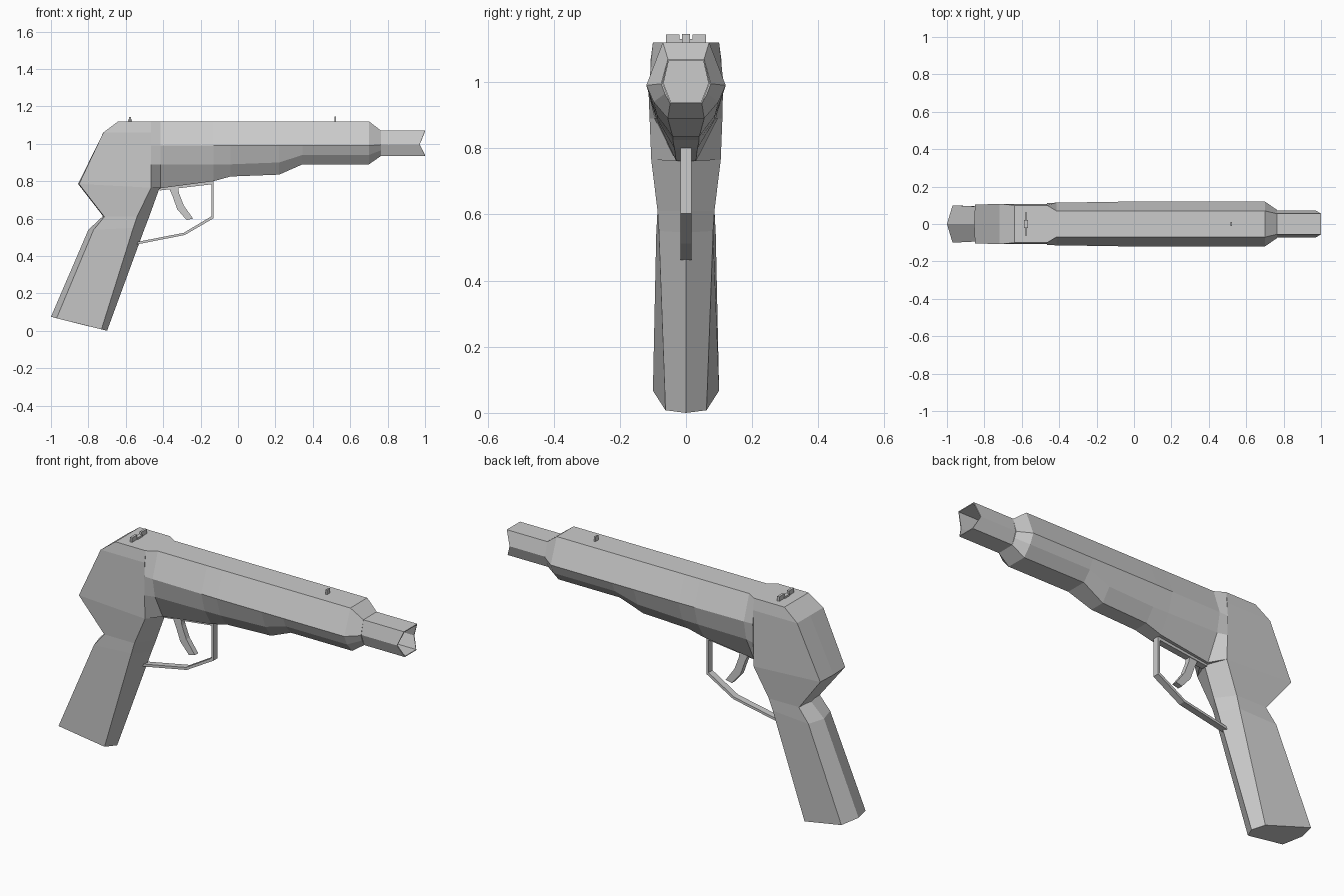
import bpy, bmesh
from mathutils import Vector


def make(name, verts, faces):
    bm = bmesh.new()
    vs = [bm.verts.new(v) for v in verts]
    for f in faces:
        bm.faces.new([vs[i] for i in f])
    bmesh.ops.recalc_face_normals(bm, faces=bm.faces)
    me = bpy.data.meshes.new(name)
    bm.to_mesh(me)
    bm.free()
    ob = bpy.data.objects.new(name, me)
    bpy.context.collection.objects.link(ob)
    return ob


def mirrored(half):
    """Close a half ring (x, y, z with y >= 0) across the y = 0 plane."""
    return half + [(x, -y, z) for x, y, z in reversed(half) if y > 1e-6]


def loft(name, halves):
    rings = [mirrored(h) for h in halves]
    n = len(rings[0])
    faces = [list(range(n)), [(len(rings) - 1) * n + i for i in range(n)]]
    for r in range(len(rings) - 1):
        for i in range(n):
            j = (i + 1) % n
            faces.append([r * n + i, r * n + j, r * n + n + j, r * n + n + i])
    return make(name, [v for r in rings for v in r], faces)


def plate(name, profile, w, y=0):
    """Extrude an x-z outline to half width w around y."""
    n = len(profile)
    verts = [(x, y + s * w, z) for s in (-1, 1) for x, z in profile]
    faces = [list(range(n)), list(range(n, 2 * n))]
    faces += [[i, (i + 1) % n, (i + 1) % n + n, i + n] for i in range(n)]
    return make(name, verts, faces)


def box(name, x, y, z, hx, hy, hz):
    return plate(name, [(x - hx, z - hz), (x + hx, z - hz), (x + hx, z + hz), (x - hx, z + hz)], hy, y)


# Slide: x station, then (y, z) at top edge, widest line, lower edge, underside
slide = [
    (-0.465, (0.100, 1.12), (0.112, 0.99), (0.110, 0.89), (0.105, 0.765)),
    (-0.415, (0.070, 1.12), (0.114, 0.99), (0.095, 0.89), (0.030, 0.762)),
    (-0.130, (0.070, 1.12), (0.118, 0.99), (0.090, 0.89), (0.035, 0.800)),
    (-0.040, (0.070, 1.12), (0.120, 0.99), (0.088, 0.89), (0.040, 0.825)),
    (0.220, (0.070, 1.12), (0.120, 0.99), (0.088, 0.90), (0.040, 0.835)),
    (0.345, (0.070, 1.12), (0.120, 0.99), (0.098, 0.94), (0.055, 0.890)),
    (0.700, (0.070, 1.12), (0.120, 0.99), (0.098, 0.94), (0.055, 0.890)),
    (0.765, (0.055, 1.07), (0.075, 0.995), (0.064, 0.965), (0.048, 0.935)),
]
loft("slide", [[(s[0], y, z) for y, z in s[1:]] for s in slide])


# Hexagonal barrel with notched, hollow muzzle
def hexagon(x, xm, k):
    return [(x, 0.055 * k, 1.002 + 0.068 * k), (xm, 0.072 * k, 0.997), (x, 0.048 * k, 1.002 - 0.067 * k)]


loft("barrel", [hexagon(0.75, 0.75, 1), hexagon(1.0, 0.972, 1),
                hexagon(1.0, 0.972, 0.94), hexagon(0.79, 0.79, 0.94)])

# Grip: back ridge, back side, front side, front ridge
loft("grip", [
    [(-1.0, 0, 0.075), (-0.97, 0.10, 0.067), (-0.73, 0.062, 0.008), (-0.70, 0, 0.0)],
    [(-0.80, 0, 0.54), (-0.772, 0.090, 0.54), (-0.56, 0.082, 0.55), (-0.50, 0, 0.545)],
    [(-0.725, 0, 0.61), (-0.71, 0.086, 0.615), (-0.54, 0.086, 0.61), (-0.475, 0, 0.61)],
    [(-0.73, 0, 0.70), (-0.72, 0.08, 0.70), (-0.50, 0.080, 0.70), (-0.43, 0, 0.74)],
])

# Rear body flaring out of the grip neck up to the rounded back
loft("rear_body", [
    [(-0.715, 0, 0.605), (-0.715, 0.086, 0.61), (-0.54, 0.086, 0.61), (-0.475, 0, 0.61)],
    [(-0.855, 0, 0.785), (-0.85, 0.103, 0.785), (-0.465, 0.105, 0.765), (-0.42, 0, 0.762)],
    [(-0.72, 0, 1.06), (-0.72, 0.108, 1.06), (-0.465, 0.108, 1.06), (-0.45, 0, 1.06)],
    [(-0.64, 0, 1.12), (-0.64, 0.100, 1.12), (-0.465, 0.100, 1.12), (-0.45, 0, 1.12)],
])

# Trigger
plate("trigger", [(-0.38, 0.79), (-0.325, 0.79), (-0.315, 0.735), (-0.29, 0.67), (-0.24, 0.60),
                  (-0.275, 0.592), (-0.325, 0.65), (-0.35, 0.72)], 0.014)

# Trigger guard: closed strip, inner outline offset from the path
outer = [(-0.42, 0.765), (-0.13, 0.80), (-0.13, 0.602), (-0.285, 0.512), (-0.54, 0.462)]
inner = [(-0.42, 0.75), (-0.142, 0.783), (-0.142, 0.612), (-0.29, 0.524), (-0.535, 0.476)]
for i in range(4):
    plate("trigger_guard_%d" % (i + 1), [outer[i], outer[i + 1], inner[i + 1], inner[i]], 0.017)

# Sights
for side in (-1, 1):
    box("rear_sight", -0.577, side * 0.04, 1.13, 0.006, 0.021, 0.014)
box("rear_sight_base", -0.577, 0, 1.123, 0.010, 0.022, 0.007)
box("front_sight", 0.52, 0, 1.13, 0.004, 0.012, 0.015)
